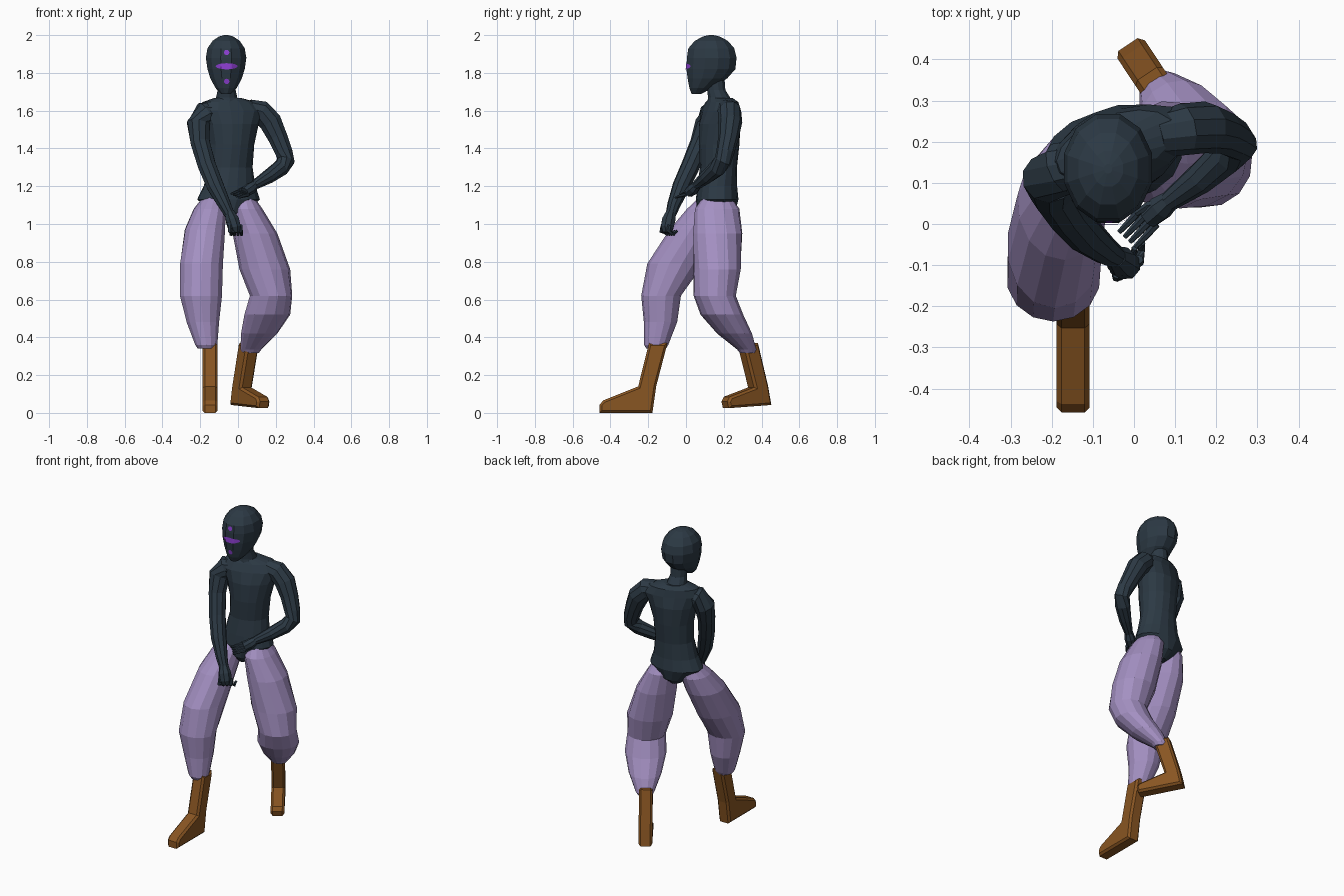
import bpy, bmesh, math
from mathutils import Vector
from mathutils.bvhtree import BVHTree


def material(name, rgb):
    m = bpy.data.materials.new(name)
    m.diffuse_color = (*rgb, 1)
    return m


SLATE = material("dark slate suit", (0.025, 0.041, 0.058))
LILAC = material("lilac cloth", (0.37, 0.28, 0.54))
BROWN = material("brown leather", (0.25, 0.092, 0.016))
VIOLET = material("violet paint", (0.27, 0.05, 0.65))


def finish(name, bm, mat):
    bmesh.ops.recalc_face_normals(bm, faces=bm.faces)
    me = bpy.data.meshes.new(name)
    bm.to_mesh(me)
    bm.free()
    me.materials.append(mat)
    ob = bpy.data.objects.new(name, me)
    bpy.context.collection.objects.link(ob)
    return ob


def skin(bm, loops):
    rings = [[bm.verts.new(p) for p in loop] for loop in loops]
    n = len(rings[0])
    for a, b in zip(rings, rings[1:]):
        for i in range(n):
            j = (i + 1) % n
            bm.faces.new((a[i], a[j], b[j], b[i]))
    bm.faces.new(rings[0])
    bm.faces.new(rings[-1])


def stack(name, rings, mat, n=12):
    """Loft of level ellipses: (x, y, z, rx, ry, yaw in degrees)."""
    bm, loops = bmesh.new(), []
    for x, y, z, rx, ry, yaw in rings:
        c, s = math.cos(math.radians(yaw)), math.sin(math.radians(yaw))
        loop = []
        for i in range(n):
            t = 2 * math.pi * (i + 0.5) / n
            u, v = rx * math.cos(t), ry * math.sin(t)
            loop.append((x + u * c - v * s, y + u * s + v * c, z))
        loops.append(loop)
    skin(bm, loops)
    return finish(name, bm, mat)


def limb(name, pts, mat, n=10):
    """Tube along a path with rings square to it: (x, y, z, radius)."""
    bm, loops = bmesh.new(), []
    ps = [Vector(p[:3]) for p in pts]
    for k, p in enumerate(ps):
        d = (ps[min(k + 1, len(ps) - 1)] - ps[max(k - 1, 0)]).normalized()
        u = d.cross(Vector((0.3, 1, 0.1))).normalized()
        v = d.cross(u)
        r = pts[k][3]
        loops.append([p + r * (u * math.cos(2 * math.pi * i / n) + v * math.sin(2 * math.pi * i / n))
                      for i in range(n)])
    skin(bm, loops)
    return finish(name, bm, mat)


def boot(name, heel, direction, profile, width):
    """Side profile (distance from heel, height) given a width and softened edges."""
    d = Vector((*direction, 0)).normalized()
    side = Vector((-d.y, d.x, 0)) * width / 2
    base = Vector((*heel, 0))
    bm = bmesh.new()
    skin(bm, [[base + d * s + Vector((0, 0, z)) + side * k for s, z in profile] for k in (-1, 1)])
    bmesh.ops.recalc_face_normals(bm, faces=bm.faces)
    caps = [e for e in bm.edges if any(len(f.verts) > 4 for f in e.link_faces)]
    bmesh.ops.bevel(bm, geom=caps, offset=0.012, segments=1, affect='EDGES')
    finish(name, bm, BROWN)


# Torso with hips, turned a little more towards the shoulders
stack("torso", [
    (-.05, .15, 1.02, .035, .06, 5), (-.05, .16, 1.06, .085, .10, 5),
    (-.05, .165, 1.13, .168, .112, 6), (-.045, .165, 1.20, .138, .105, 8),
    (-.04, .172, 1.30, .118, .097, 12), (-.035, .175, 1.42, .122, .107, 15),
    (-.035, .18, 1.53, .148, .107, 18), (-.035, .185, 1.60, .185, .09, 20),
    (-.045, .19, 1.645, .15, .075, 20), (-.055, .185, 1.668, .07, .06, 20)], SLATE, 16)

# Neck and head
stack("neck", [(-.06, .185, 1.62, .085, .075, 0), (-.06, .175, 1.67, .058, .06, 0),
               (-.06, .16, 1.71, .049, .05, 0), (-.06, .15, 1.78, .05, .055, 0)], SLATE)
head = stack("head", [
    (-.063, .055, 1.688, .026, .026, 0), (-.063, .078, 1.72, .058, .062, 0),
    (-.063, .113, 1.77, .086, .108, 0), (-.063, .132, 1.82, .102, .134, 0),
    (-.063, .136, 1.88, .111, .136, 0), (-.063, .134, 1.93, .102, .126, 0),
    (-.063, .134, 1.97, .074, .09, 0), (-.063, .134, 1.993, .038, .045, 0),
    (-.063, .134, 2.0, .01, .012, 0)], SLATE)

# Painted face marks laid just above the head surface
bm = bmesh.new()
bm.from_mesh(head.data)
tree = BVHTree.FromBMesh(bm)
bm.free()
for name, cz, w, h in (("eye_band", 1.835, .058, .016), ("forehead_mark", 1.908, .014, .014),
                       ("chin_mark", 1.755, .014, .014)):
    bm, cols = bmesh.new(), []
    for i in range(13):
        u = i / 6 - 1
        half = h * (1.02 - u * u) ** 0.5
        col = []
        for k in (-1, 0, 1):
            o = Vector((-.06 + u * w, -1, cz + k * half))
            hit = tree.ray_cast(o, Vector((0, 1, 0)))[0]
            col.append(bm.verts.new(hit - Vector((0, .004, 0))))
        cols.append(col)
    for a, b in zip(cols, cols[1:]):
        for k in (0, 1):
            bm.faces.new((a[k], b[k], b[k + 1], a[k + 1]))
    finish(name, bm, VIOLET)

# Right arm, hanging across the front, ending in a fist
limb("right_arm", [
    (-.10, .16, 1.60, .055), (-.175, .135, 1.585, .065), (-.21, .11, 1.53, .063),
    (-.20, .075, 1.43, .053), (-.165, .025, 1.31, .050), (-.12, -.025, 1.20, .047),
    (-.07, -.065, 1.10, .035), (-.045, -.08, 1.05, .028)], SLATE)
limb("right_palm", [(-.045, -.08, 1.06, .027), (-.03, -.092, 1.02, .038),
                    (-.018, -.10, .98, .036), (-.012, -.10, .955, .024)], SLATE, 8)
for i in range(4):
    x, y = -.042 + i * .018, -.122 + i * .012
    limb(f"right_finger_{i + 1}", [(x, y, .995, .011), (x, y - .008, .96, .012),
                                   (x + .006, y + .022, .945, .010), (x + .008, y + .04, .965, .008)], SLATE, 6)
limb("right_thumb", [(-.045, -.08, 1.03, .012), (-.048, -.112, 1.0, .012), (-.03, -.13, .975, .009)], SLATE, 6)

# Left arm, bent at the elbow, with an open hand
limb("left_arm", [
    (.06, .215, 1.605, .055), (.12, .23, 1.595, .063), (.172, .235, 1.54, .063),
    (.21, .225, 1.46, .054), (.243, .208, 1.38, .048), (.255, .195, 1.335, .046),
    (.225, .165, 1.295, .045), (.16, .11, 1.25, .038), (.085, .055, 1.205, .025)], SLATE)
limb("left_palm", [(.09, .06, 1.208, .024), (.065, .04, 1.187, .032), (.035, .015, 1.168, .028)], SLATE, 8)
for i in range(4):
    o = Vector((.055 - i * .013, .0 + i * .012, 1.155 + i * .007))
    a, b = o + Vector((-.025, -.028, -.006)), o + Vector((-.052, -.056, -.016))
    limb(f"left_finger_{i + 1}", [(*o, .010), (*a, .009), (*b, .006)], SLATE, 6)
limb("left_thumb", [(.07, .05, 1.2, .012), (.035, .045, 1.19, .011), (.005, .025, 1.18, .007)], SLATE, 6)

# Baggy trouser legs
stack("right_trouser_leg", [
    (-.13, .15, 1.15, .05, .07, 5), (-.15, .115, 1.08, .085, .11, 5),
    (-.175, .05, .97, .108, .138, 3), (-.193, -.055, .79, .116, .150, 0),
    (-.196, -.132, .62, .114, .105, 0), (-.186, -.135, .48, .088, .088, 0),
    (-.168, -.158, .36, .060, .064, 0), (-.166, -.158, .34, .048, .052, 0)], LILAC, 14)
stack("left_trouser_leg", [
    (.03, .165, 1.15, .05, .07, 5), (.043, .165, 1.08, .087, .118, 5),
    (.09, .168, .95, .118, .132, 10), (.142, .165, .76, .135, .126, 15),
    (.175, .152, .62, .113, .112, 20), (.155, .19, .52, .123, .112, 20),
    (.112, .257, .42, .097, .092, 20), (.068, .322, .335, .056, .05, 20),
    (.066, .325, .318, .045, .04, 20)], LILAC, 14)

# Boots: front foot flat, rear foot turned outward and lifted at the heel
boot("right_boot", (-.148, -.178), (0, -1), [
    (0, 0), (.28, 0), (.28, .042), (.26, .066), (.075, .14), (.018, .37), (-.08, .37), (-.02, .14)], .08)
boot("left_boot", (-.012, .432), (.55, -.83), [
    (-.005, .042), (.265, .025), (.275, .06), (.26, .085), (.105, .135), (.175, .37), (.08, .37), (.015, .14)], .08)
